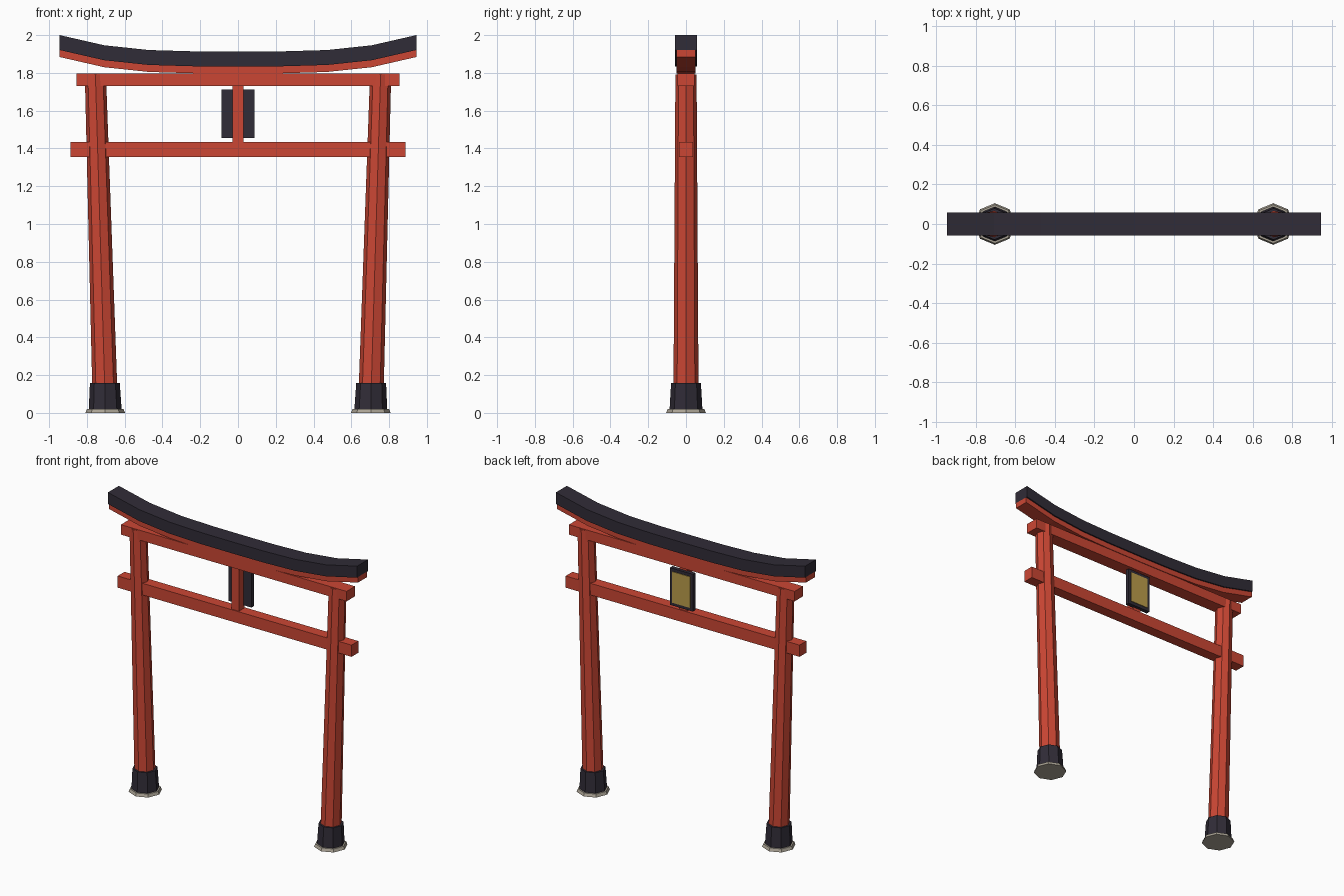
import bpy, bmesh
from math import cos, sin, pi

if "Cube" in bpy.data.objects:
    bpy.data.objects.remove(bpy.data.objects["Cube"])


def material(name, rgb):
    m = bpy.data.materials.new(name)
    m.diffuse_color = (*rgb, 1)
    m.use_nodes = True
    m.node_tree.nodes["Principled BSDF"].inputs["Base Color"].default_value = m.diffuse_color
    return m


RED = material("vermilion", (0.60, 0.062, 0.034))
DARK = material("charcoal", (0.030, 0.025, 0.038))
GOLD = material("gold", (0.50, 0.34, 0.07))
STONE = material("stone", (0.42, 0.38, 0.31))


def loft(name, rings, mat):
    """Skin a list of equal-length vertex rings and cap both ends."""
    bm = bmesh.new()
    loops = [[bm.verts.new(p) for p in ring] for ring in rings]
    n = len(loops[0])
    for a, b in zip(loops, loops[1:]):
        for i in range(n):
            j = (i + 1) % n
            bm.faces.new((a[i], a[j], b[j], b[i]))
    bm.faces.new(loops[0][::-1])
    bm.faces.new(loops[-1])
    bmesh.ops.recalc_face_normals(bm, faces=bm.faces[:])
    me = bpy.data.meshes.new(name)
    bm.to_mesh(me)
    bm.free()
    me.materials.append(mat)
    ob = bpy.data.objects.new(name, me)
    bpy.context.collection.objects.link(ob)
    return ob


def octagon(x, z, r):
    return [(x + r * cos(i * pi / 4), r * sin(i * pi / 4), z) for i in range(8)]


def section(x, y0, y1, z0, z1):
    return [(x, y0, z0), (x, y1, z0), (x, y1, z1), (x, y0, z1)]


def box(name, hx, y0, y1, z0, z1, mat):
    return loft(name, [section(-hx, y0, y1, z0, z1), section(hx, y0, y1, z0, z1)], mat)


# Legs leaning outward at the top, with dark sleeves and stone pads
for side, s in (("left", -1), ("right", 1)):
    loft(side + "_pad", [octagon(s * 0.703, 0, 0.105), octagon(s * 0.703, 0.02, 0.097)], STONE)
    loft(side + "_sleeve", [octagon(s * 0.703, 0.018, 0.087), octagon(s * 0.705, 0.157, 0.079)], DARK)
    loft(side + "_leg", [octagon(s * 0.702, 0.02, 0.067), octagon(s * 0.755, 1.792, 0.056)], RED)

# Straight tie beams
box("lower_beam", 0.886, -0.037, 0.037, 1.355, 1.435, RED)
box("upper_beam", 0.855, -0.046, 0.046, 1.73, 1.798, RED)

# Curved top lintel and dark cap, upswept toward both ends
RISE = [0, 0.001, 0.008, 0.033, 0.087]


def curved_beam(name, hy, z0, z1, mat):
    rings = [section(i * 0.944 / 4, -hy, hy, z0 + RISE[abs(i)], z1 + RISE[abs(i)])
             for i in range(-4, 5)]
    return loft(name, rings, mat)


curved_beam("curved_lintel", 0.050, 1.797, 1.835, RED)
curved_beam("roof_cap", 0.059, 1.834, 1.913, DARK)

# Central strut with the framed plaque on its back side
box("centre_strut", 0.028, -0.03, 0.03, 1.43, 1.735, RED)
box("plaque_frame", 0.087, 0.022, 0.05, 1.456, 1.711, DARK)
box("plaque_panel", 0.068, 0.045, 0.054, 1.477, 1.690, GOLD)
